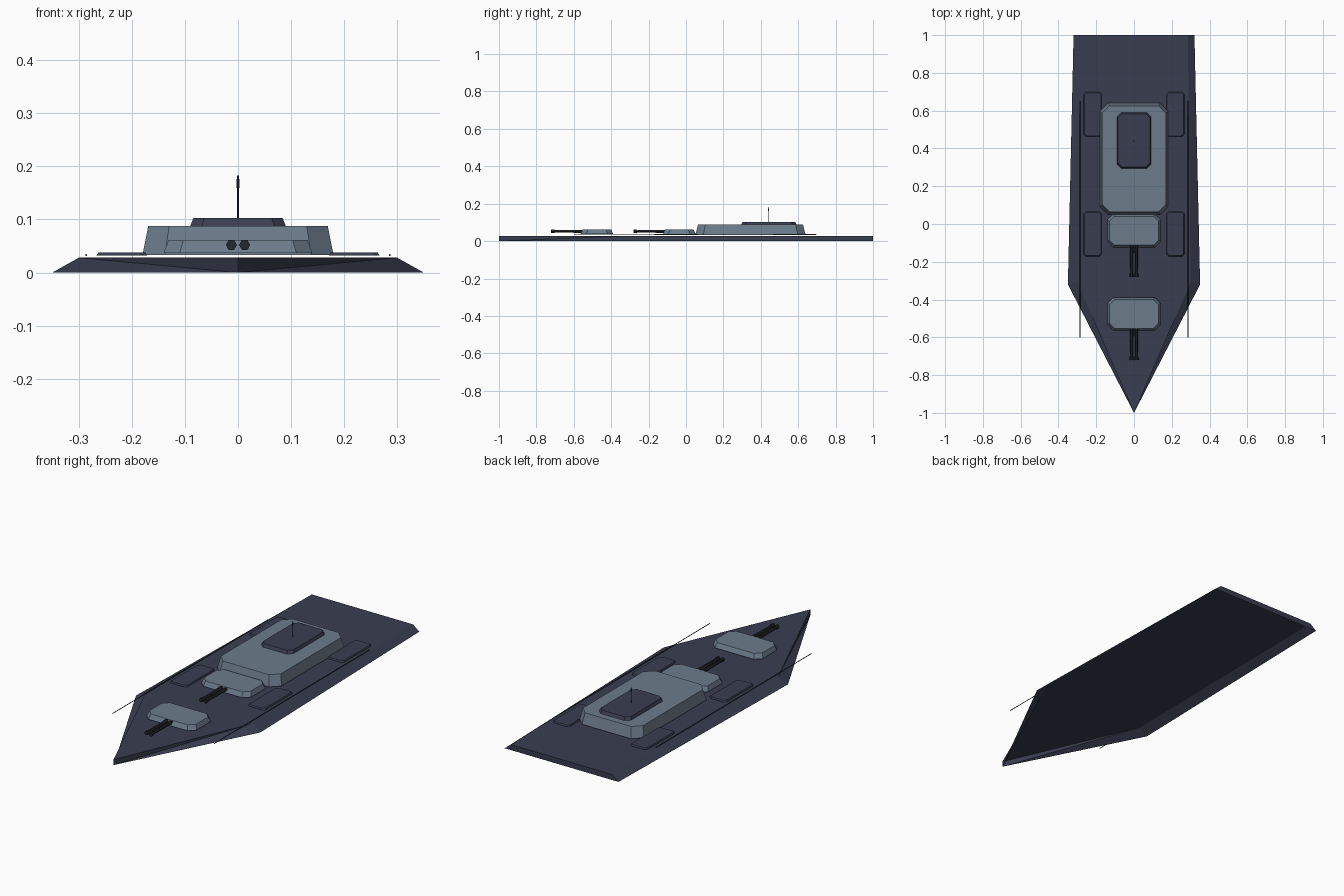
import bpy, bmesh, math
from mathutils import Matrix

if "Cube" in bpy.data.objects:
    bpy.data.objects.remove(bpy.data.objects["Cube"])


def material(name, rgb):
    m = bpy.data.materials.new(name)
    m.diffuse_color = (*rgb, 1)
    m.use_nodes = True
    m.node_tree.nodes["Principled BSDF"].inputs["Base Color"].default_value = m.diffuse_color
    return m


NAVY = material("navy deck", (0.041, 0.047, 0.079))
GREY = material("blue grey armour", (0.15, 0.20, 0.26))
DARK = material("dark gunmetal", (0.018, 0.020, 0.026))


def finish(bm, name, mat, recalc=True):
    if recalc:
        bmesh.ops.recalc_face_normals(bm, faces=bm.faces)
    me = bpy.data.meshes.new(name)
    bm.to_mesh(me)
    bm.free()
    me.materials.append(mat)
    ob = bpy.data.objects.new(name, me)
    bpy.context.collection.objects.link(ob)
    return ob


def block(name, mat, x, y, z0, z1, hx, hy, cut, inset):
    """Tapered block with clipped corners; inset is how far the top pulls in."""
    bm = bmesh.new()
    rings = []
    for z, d in ((z0, 0), (z1, inset)):
        sx, sy = hx - d, hy - d * 1.3
        c = cut * sx / hx
        pts = [(sx, sy - c), (sx - c, sy), (c - sx, sy), (-sx, sy - c),
               (-sx, c - sy), (c - sx, -sy), (sx - c, -sy), (sx, c - sy)]
        rings.append([bm.verts.new((x + px, y + py, z)) for px, py in pts])
    lo, hi = rings
    for i in range(8):
        j = (i + 1) % 8
        bm.faces.new((lo[i], lo[j], hi[j], hi[i]))
    bm.faces.new(hi)
    bm.faces.new(lo[::-1])
    return finish(bm, name, mat)


def lathe(name, mat, origin, profile, axis, sides=6):
    """Stack of rings (distance, radius) along +z or -y."""
    bm = bmesh.new()
    rings = []
    for t, r in profile:
        rings.append([bm.verts.new((r * math.cos(2 * math.pi * k / sides),
                                    r * math.sin(2 * math.pi * k / sides), t))
                      for k in range(sides)])
    for a, b in zip(rings, rings[1:]):
        for i in range(sides):
            j = (i + 1) % sides
            bm.faces.new((a[i], a[j], b[j], b[i]))
    bm.faces.new(rings[0][::-1])
    bm.faces.new(rings[-1])
    if axis == 'Y':
        bm.transform(Matrix.Rotation(math.pi / 2, 4, 'X'))
    bm.transform(Matrix.Translation(origin))
    return finish(bm, name, mat)


# Hull: wide waterline, narrower deck, open underneath
bm = bmesh.new()
H = 0.028
low = [bm.verts.new((x, y, 0)) for x, y in
       [(0, -1), (0.35, -0.32), (0.32, 1), (-0.32, 1), (-0.35, -0.32)]]
top = [bm.verts.new((x, y, H)) for x, y in
       [(0, -1), (0.30, -0.31), (0.285, 1), (-0.285, 1), (-0.30, -0.31)]]
bm.faces.new(top)
for i in (1, 2, 3):
    bm.faces.new((low[i], low[i + 1], top[i + 1], top[i]))
# Bow sides fold along a diagonal from the foot of the stem
bm.faces.new((low[0], low[1], top[1]))
bm.faces.new((low[0], top[1], top[0]))
bm.faces.new((low[4], low[0], top[4]))
bm.faces.new((low[0], top[0], top[4]))
finish(bm, "hull", NAVY, recalc=False)

# Superstructure and bridge
block("superstructure", GREY, 0, 0.345, 0.033, 0.088, 0.18, 0.295, 0.042, 0.011)
block("bridge", NAVY, 0, 0.443, 0.088, 0.103, 0.09, 0.148, 0.022, 0.006)

# Mast with a small sensor near its tip
lathe("mast", DARK, (0, 0.44, 0.103),
      [(0, 0.0018), (0.055, 0.0018), (0.058, 0.003), (0.072, 0.003),
       (0.075, 0.0018), (0.08, 0.0015)], 'Z')

# Two gun turrets with twin barrels
for label, y in (("front", -0.476), ("rear", -0.036)):
    block(label + "_turret", GREY, 0, y, 0.037, 0.061, 0.14, 0.088, 0.03, 0.009)
    for side, x in (("left", -0.0125), ("right", 0.0125)):
        lathe(f"{label}_turret_barrel_{side}", DARK, (x, y - 0.07, 0.052),
              [(0, 0.0095), (0.05, 0.0085), (0.155, 0.007), (0.158, 0.0105),
               (0.175, 0.0105)], 'Y')

# Side hatches and long railings
for side, s in (("left", -1), ("right", 1)):
    for label, y in (("fore", -0.053), ("aft", 0.581)):
        block(f"{label}_hatch_{side}", NAVY, s * 0.219, y, 0.032, 0.038,
              0.048, 0.119, 0.012, 0.004)
    lathe("railing_" + side, DARK, (s * 0.286, 0.65, 0.033),
          [(0, 0.0018), (1.25, 0.0018)], 'Y')
